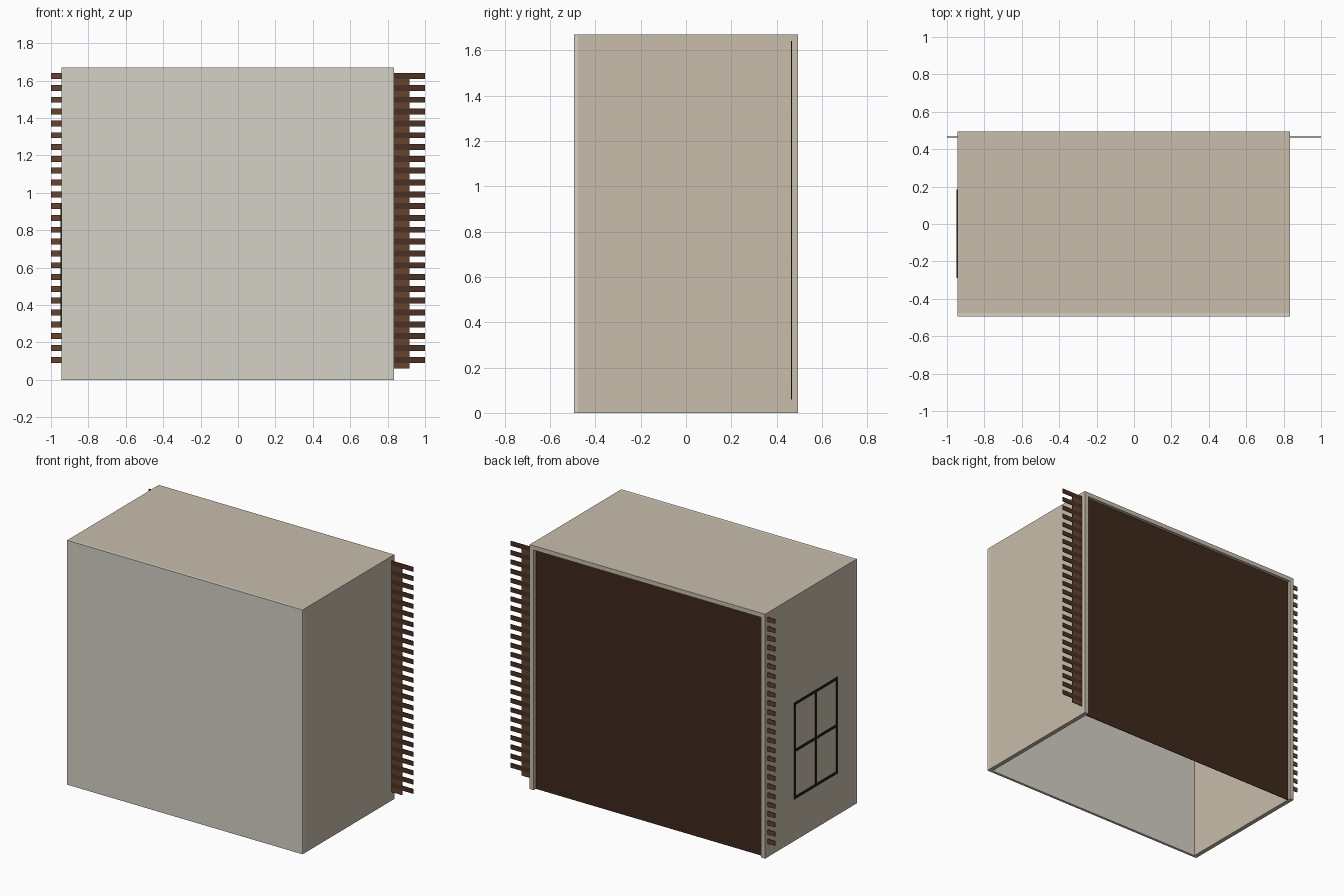
import bpy, bmesh
from mathutils import Matrix, Vector

if "Cube" in bpy.data.objects:
    bpy.data.objects.remove(bpy.data.objects["Cube"])


def material(name, rgb):
    m = bpy.data.materials.new(name)
    m.diffuse_color = (*rgb, 1)
    m.use_nodes = True
    m.node_tree.nodes["Principled BSDF"].inputs["Base Color"].default_value = m.diffuse_color
    return m


BEIGE = material("beige_plaster", (0.58, 0.51, 0.41))
GREY = material("pale_plaster", (0.66, 0.64, 0.57))
DARK = material("dark_brick", (0.07, 0.03, 0.018))
LIGHT = material("light_brick", (0.13, 0.055, 0.028))
PANEL = material("brown_panel", (0.05, 0.022, 0.012))
BLACK = material("window_bar", (0.012, 0.012, 0.008))


def boxes(name, mat, items):
    """One object made of boxes, each given as (x0, x1, y0, y1, z0, z1)."""
    bm = bmesh.new()
    for x0, x1, y0, y1, z0, z1 in items:
        mid = Vector((x0 + x1, y0 + y1, z0 + z1)) / 2
        size = Matrix.Diagonal((x1 - x0, y1 - y0, z1 - z0, 1))
        bmesh.ops.create_cube(bm, size=1, matrix=Matrix.Translation(mid) @ size)
    me = bpy.data.meshes.new(name)
    bm.to_mesh(me)
    bm.free()
    me.materials.append(mat)
    ob = bpy.data.objects.new(name, me)
    bpy.context.collection.objects.link(ob)
    return ob


XL, XR, Y, H, T = -0.945, 0.835, 0.495, 1.67, 0.03
YF = -Y + 0.018

# Shell, open at the bottom and the back
boxes("front_wall", GREY, [(XL, XR, -Y, YF, 0, H)])
boxes("left_wall", BEIGE, [(XL, XL + T, YF, Y, 0, H)])
boxes("right_wall", BEIGE, [(XR - T, XR, YF, Y, 0, H)])
boxes("roof", BEIGE, [(XL + T, XR - T, YF, Y, H - T, H)])

# Recessed back panel
boxes("back_panel", PANEL, [(XL + T, XR - T, 0.468, 0.472, 0, H - T)])

# Thin running-bond brick layer, wider than the shell
courses, z0 = 50, 0.06
h = (H - T - z0) / courses
length = 2 / 12
bricks = {0: [], 1: []}
for row in range(courses):
    full = row % 2
    count = 12 if full else 11
    start = -1 if full else -1 + length / 2
    for i in range(count):
        x = start + i * length
        z = z0 + row * h
        bricks[i % 2].append((x, x + length, 0.463, 0.468, z, z + h))
boxes("light_bricks", LIGHT, bricks[0])
boxes("dark_bricks", DARK, bricks[1])

# Four-pane window bars on the outside of the left wall
wy0, wy1, wz0, wz1, b = -0.29, 0.185, 0.285, 0.945, 0.009
bars = []
for y in (wy0 + b, (wy0 + wy1) / 2, wy1 - b):
    bars.append((XL - 0.003, XL + 0.002, y - b, y + b, wz0, wz1))
for z in (wz0 + b, (wz0 + wz1) / 2, wz1 - b):
    bars.append((XL - 0.003, XL + 0.002, wy0, wy1, z - b, z + b))
boxes("window_bars", BLACK, bars)
